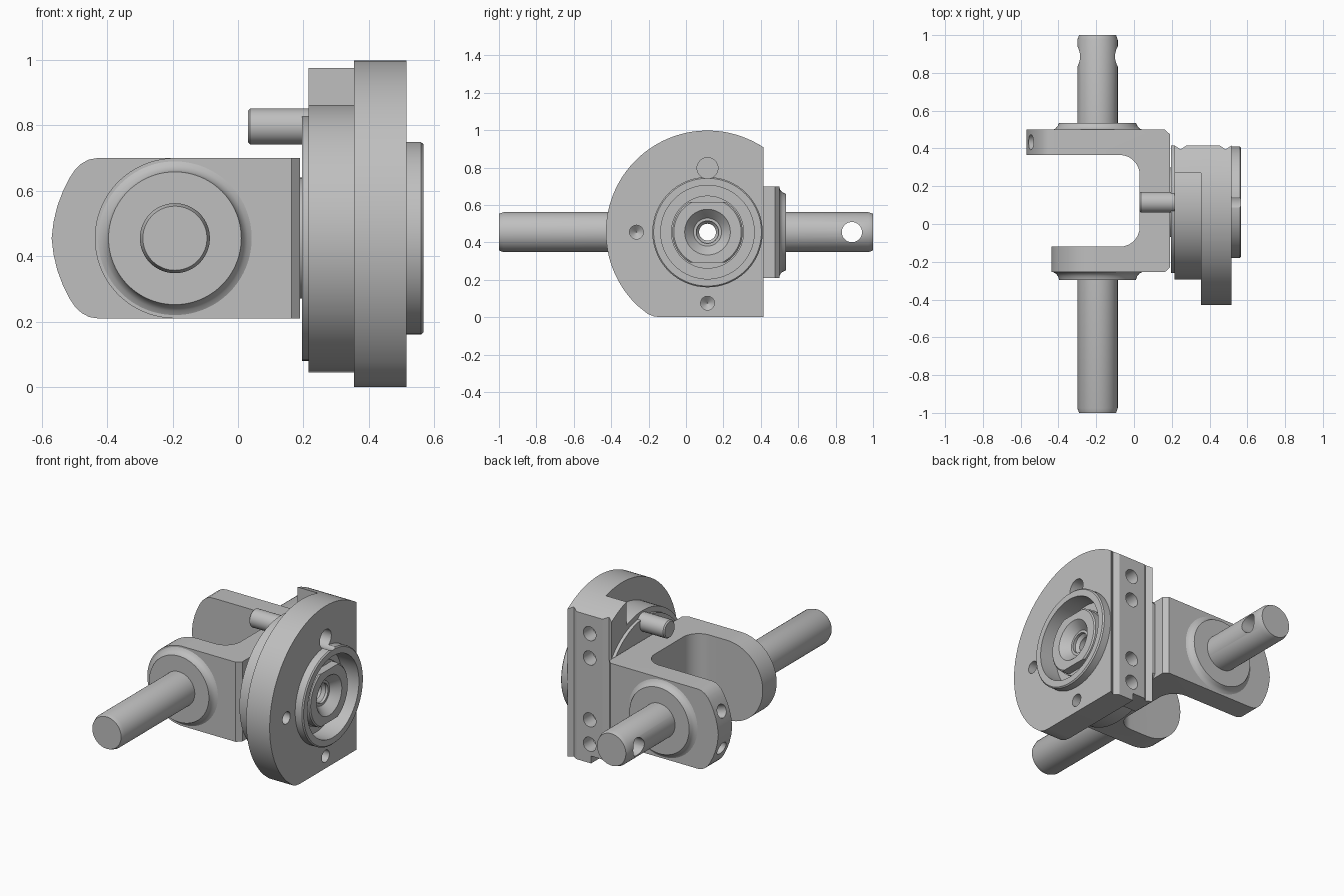
import bpy, bmesh, math
from mathutils import Vector

cube = bpy.data.objects.get("Cube")
if cube:
    bpy.data.objects.remove(cube)

GREY = (0.52, 0.52, 0.52, 1)
mat = bpy.data.materials.new("machined grey")
mat.use_nodes = True
mat.diffuse_color = GREY
bsdf = next(n for n in mat.node_tree.nodes if n.type == 'BSDF_PRINCIPLED')
bsdf.inputs["Base Color"].default_value = GREY
bsdf.inputs["Roughness"].default_value = 0.5

CY, CZ = 0.115, 0.455      # flange axis (runs along x)
SX = -0.193                # shaft axis (runs along y)
parts = []


def finish(name, bm):
    bmesh.ops.recalc_face_normals(bm, faces=bm.faces)
    me = bpy.data.meshes.new(name)
    bm.to_mesh(me)
    bm.free()
    ob = bpy.data.objects.new(name, me)
    bpy.context.collection.objects.link(ob)
    me.materials.append(mat)
    parts.append(ob)
    return ob


def lathe(name, prof, origin, axis, n=96, closed=False):
    """Revolve (distance, radius) points about an axis through origin."""
    d = Vector(axis).normalized()
    u = d.orthogonal().normalized()
    v = d.cross(u)
    bm = bmesh.new()
    rings = []
    for t, r in prof:
        c = Vector(origin) + d * t
        angs = [2 * math.pi * i / n for i in range(n)]
        rings.append([bm.verts.new(c + r * (u * math.cos(a) + v * math.sin(a))) for a in angs])
    pairs = list(zip(rings, rings[1:]))
    if closed:
        pairs.append((rings[-1], rings[0]))
    else:
        bm.faces.new(rings[0])
        bm.faces.new(rings[-1])
    for a, b in pairs:
        for i in range(n):
            j = (i + 1) % n
            bm.faces.new((a[i], a[j], b[j], b[i]))
    return finish(name, bm)


def prism(name, pts, axis, a, b):
    """Extrude a 2D outline along x, y or z from a to b."""
    place = {'x': lambda p, t: (t, p[0], p[1]),
             'y': lambda p, t: (p[0], t, p[1]),
             'z': lambda p, t: (p[0], p[1], t)}[axis]
    bm = bmesh.new()
    lo = [bm.verts.new(place(p, a)) for p in pts]
    hi = [bm.verts.new(place(p, b)) for p in pts]
    bm.faces.new(lo)
    bm.faces.new(hi)
    for i in range(len(pts)):
        j = (i + 1) % len(pts)
        bm.faces.new((lo[i], lo[j], hi[j], hi[i]))
    return finish(name, bm)


def box(name, x, y, z):
    return prism(name, [(x[0], y[0]), (x[1], y[0]), (x[1], y[1]), (x[0], y[1])], 'z', *z)


def combine(ob, other, op='DIFFERENCE'):
    """Apply a boolean and discard the second solid."""
    m = ob.modifiers.new(op, 'BOOLEAN')
    m.operation, m.object, m.solver = op, other, 'EXACT'
    bpy.context.view_layer.update()
    me = bpy.data.meshes.new_from_object(ob.evaluated_get(bpy.context.evaluated_depsgraph_get()))
    ob.modifiers.clear()
    ob.data = me
    parts.remove(other)
    bpy.data.objects.remove(other)


def arc(cx, cy, r, a0, a1, n):
    return [(cx + r * math.cos(math.radians(a0 + (a1 - a0) * i / n)),
             cy + r * math.sin(math.radians(a0 + (a1 - a0) * i / n))) for i in range(n + 1)]


def drill(ob, origin, axis, r, depth, tip=0.0):
    prof = [(-0.06, r), (depth, r)] + ([(depth + tip, 0.002)] if tip else [])
    combine(ob, lathe("drill", prof, origin, axis, 40))


# Flange housing: big flat-sided disc
R, YF = 0.543, 0.415
a_flat = math.degrees(math.acos((YF - CY) / R))
outline = arc(CY, CZ, R, a_flat, 226.5, 80)
outline += [(-0.205, 0.018), (-0.17, 0.004), (-0.13, 0), (YF, 0)]
housing = prism("flange_housing", outline, 'x', 0.355, 0.515)

# Stepped rear discs, trimmed on the flat side
step = lathe("step", [(0.195, 0.375), (0.215, 0.375), (0.215, 0.408), (0.40, 0.408)],
             (0, CY, CZ), (1, 0, 0))
combine(step, box("trim", (0, 1), (YF, 1), (-1, 2)))
combine(housing, step, 'UNION')

# Mounting rail along the flat side
a_rail = math.degrees(math.acos((0.27 - CY) / R))
rail = prism("rail", arc(CY, CZ, R, a_flat, a_rail, 12) + [(0.27, 0.045), (YF, 0.045)],
             'x', 0.215, 0.40)
combine(housing, rail, 'UNION')

# Raised ring with its central recess
ring = lathe("ring", [(0.48, 0.295), (0.56, 0.295), (0.567, 0.288)], (0, CY, CZ), (1, 0, 0))
combine(housing, ring, 'UNION')
combine(housing, lathe("recess", [(0.45, 0.25), (0.6, 0.25)], (0, CY, CZ), (1, 0, 0)))
combine(housing, lathe("bore", [(0.1, 0.045), (0.6, 0.045)], (0, CY, CZ), (1, 0, 0), 48))

# Grooves and bolt holes in the flat side
for gx in (0.247, 0.485):
    combine(housing, prism("groove", [(gx - 0.045, YF + 0.01), (gx, YF - 0.02),
                                      (gx + 0.045, YF + 0.01)], 'z', -0.1, 1.1))
for dz in (-0.34, -0.19, 0.19, 0.34):
    drill(housing, (0.365, YF, CZ + dz), (0, -1, 0), 0.043, 0.09, 0.03)

# Holes in the flange face
drill(housing, (0.515, -0.265, CZ), (-1, 0, 0), 0.037, 0.07, 0.03)
drill(housing, (0.515, CY, 0.075), (-1, 0, 0), 0.037, 0.07, 0.03)
drill(housing, (0.515, CY, 0.797), (-1, 0, 0), 0.056, 0.09)

# Locating pin
lathe("locating_pin", [(0.03, 0.048), (0.037, 0.055), (0.40, 0.055)],
      (0, CY, 0.797), (1, 0, 0), 48)

# Centre hub with wrench flats and a dished bore
lathe("hub_collar", [(0.44, 0.195), (0.49, 0.195), (0.49, 0.06), (0.44, 0.06)],
      (0, CY, CZ), (1, 0, 0), closed=True)
hub = lathe("hub_nut", [(0.44, 0.188), (0.533, 0.188), (0.54, 0.18), (0.54, 0.122),
                        (0.47, 0.056), (0.455, 0.045), (0.44, 0.045)],
            (0, CY, CZ), (1, 0, 0), closed=True)
for s in (-1, 1):
    zs = sorted((CZ + s * 0.162, CZ + s * 0.3))
    combine(hub, box("flat", (0.49, 0.7), (-0.3, 0.5), zs))

# Neck between yoke and housing
lathe("neck", [(0.18, 0.185), (0.2, 0.185), (0.2, 0.045), (0.18, 0.045)],
      (0, CY, CZ), (1, 0, 0), closed=True)

# Yoke: U-shaped plan, arm ends rounded in side profile
Z0, Z1, H = 0.21, 0.70, 0.245
plan = [(-0.6, -0.255), (0.163, -0.255), (0.19, -0.23), (0.19, 0.475), (0.163, 0.5),
        (-0.6, 0.5), (-0.6, 0.365)]
plan += arc(-0.075, 0.26, 0.105, 90, 0, 14) + arc(-0.075, -0.015, 0.105, 0, -90, 14)
plan += [(-0.6, -0.12)]
yoke = prism("yoke", plan, 'z', Z0, Z1)
front_end = arc(SX, CZ, H, 90, 270, 48) + [(-0.8, Z0 - 0.02), (-0.8, Z1 + 0.02), (SX, Z1 + 0.02)]
front_end.insert(49, (SX, Z0 - 0.02))
combine(yoke, prism("front_trim", front_end, 'y', -0.4, 0.1))
upper = [(-0.43, 0.70), (-0.455, 0.696), (-0.478, 0.684), (-0.498, 0.665), (-0.515, 0.64),
         (-0.535, 0.60), (-0.552, 0.555), (-0.564, 0.506)]
back_end = [(-0.43, 0.75)] + upper + [(-0.57, CZ)]
back_end += [(x, 2 * CZ - z) for x, z in reversed(upper)]
back_end += [(-0.43, 0.15), (-0.8, 0.15), (-0.8, 0.75)]
combine(yoke, prism("back_trim", back_end, 'y', 0.1, 0.7))
combine(yoke, lathe("bore", [(-0.1, 0.045), (0.4, 0.045)], (0, CY, CZ), (1, 0, 0), 48))
for s in (-1, 1):
    a = math.radians(18)
    d = Vector((-math.cos(a), 0, s * math.sin(a)))
    drill(yoke, Vector((SX, 0.433, CZ)) + d * 0.375, -d, 0.04, 0.07, 0.02)

# Shoulders and shafts on both arms
lathe("front_shoulder", [(0.24, 0.235), (0.255, 0.235), (0.262, 0.222), (0.275, 0.21),
                         (0.29, 0.205), (0.297, 0.203)], (SX, 0, CZ), (0, -1, 0))
lathe("back_shoulder", [(0.49, 0.235), (0.5, 0.235), (0.506, 0.222), (0.517, 0.212),
                        (0.53, 0.206), (0.535, 0.203)], (SX, 0, CZ), (0, 1, 0))
lathe("front_shaft", [(0.2, 0.107), (0.975, 0.107), (1.0, 0.098)], (SX, 0, CZ), (0, -1, 0))
back_shaft = lathe("back_shaft", [(0.45, 0.107), (0.975, 0.107), (1.0, 0.098)],
                   (SX, 0, CZ), (0, 1, 0))
combine(back_shaft, lathe("cross_hole", [(-0.2, 0.054), (0.2, 0.054)],
                          (SX, 0.887, CZ), (1, 0, 0), 48))

# Smooth round surfaces, keep machined edges crisp
bpy.ops.object.select_all(action='DESELECT')
for ob in parts:
    ob.select_set(True)
bpy.context.view_layer.objects.active = parts[0]
bpy.ops.object.shade_smooth_by_angle(angle=math.radians(25))
